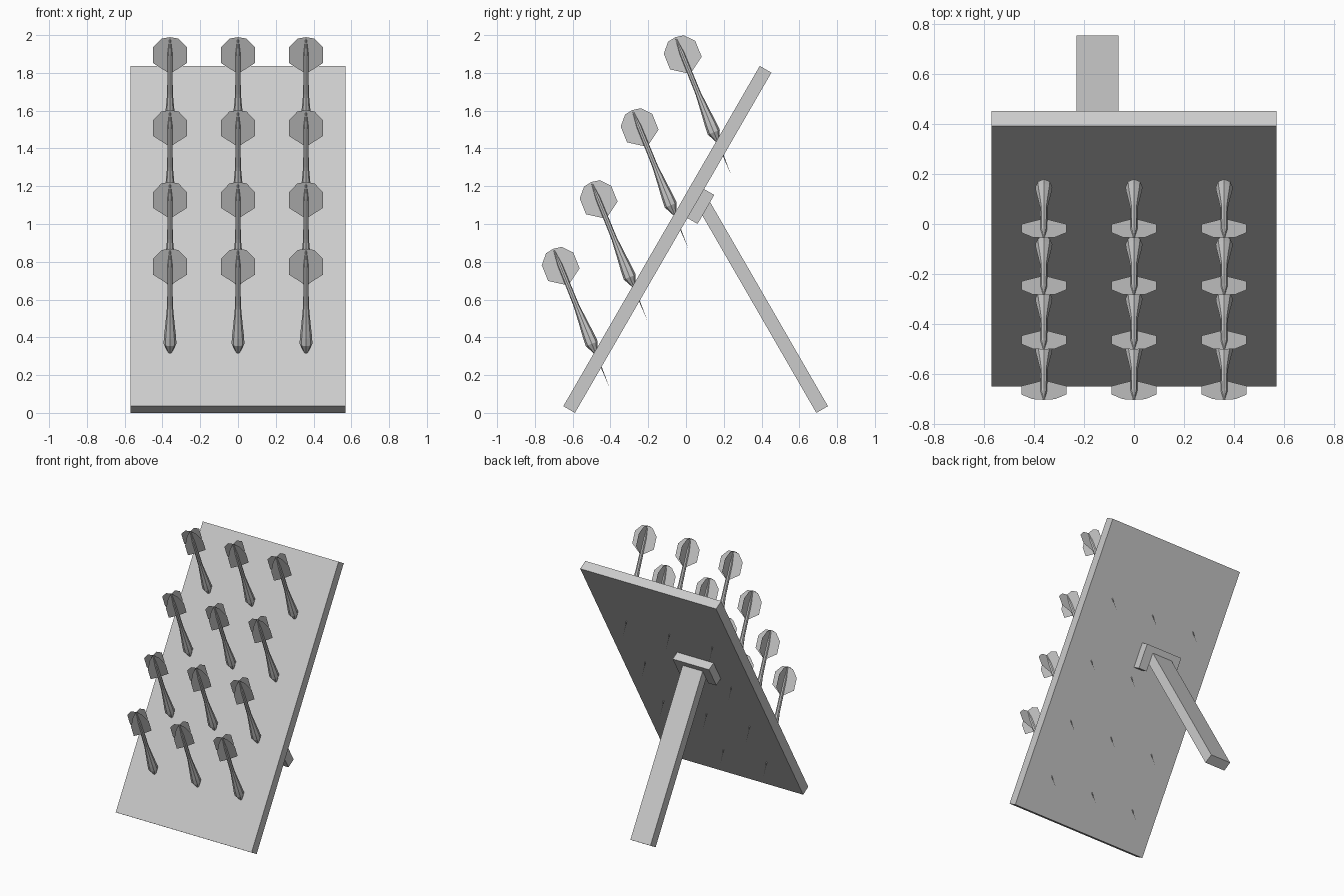
import bpy, bmesh, math
from mathutils import Matrix, Vector

if "Cube" in bpy.data.objects:
    bpy.data.objects.remove(bpy.data.objects["Cube"])

TILT = math.radians(60)


def new_object(name, bm, location=(0, 0, 0)):
    bmesh.ops.recalc_face_normals(bm, faces=bm.faces)
    mesh = bpy.data.meshes.new(name)
    bm.to_mesh(mesh)
    bm.free()
    obj = bpy.data.objects.new(name, mesh)
    obj.location = location
    bpy.context.collection.objects.link(obj)
    return obj


def slab(name, x, u, n, origin, angle):
    """Box with ranges across x, along a sloping axis u, and normal to it n."""
    bm = bmesh.new()
    bmesh.ops.create_cube(bm, size=1)
    ud = Vector((0, math.cos(angle), math.sin(angle)))
    nd = Vector((0, math.sin(angle), -math.cos(angle)))
    for v in bm.verts:
        lerp = lambda r, t: r[0] + (r[1] - r[0]) * (t + 0.5)
        v.co = (Vector((lerp(x, v.co.x), 0, 0)) + Vector(origin)
                + ud * lerp(u, v.co.y) + nd * lerp(n, v.co.z))
    return new_object(name, bm)


# Leaning board
foot = (0, -0.588, 0)
slab("board", (-0.568, 0.568), (0, 2.08), (-0.071, 0), foot, TILT)

# U-shaped bracket on the back of the board
slab("bracket_top", (-0.297, 0.007), (1.308, 1.368), (0, 0.062), foot, TILT)
slab("bracket_left", (-0.297, -0.229), (1.191, 1.308), (0, 0.062), foot, TILT)
slab("bracket_right", (-0.061, 0.007), (1.191, 1.308), (0, 0.062), foot, TILT)

# Prop leg held by the bracket
slab("prop_leg", (-0.229, -0.061), (0, 1.265), (0, 0.071),
     (0, 0.69, 0), math.pi - TILT)


# Dart: lathed needle, barrel and shaft, with two crossed flights
BODY = [(0.19, 0.005), (0.205, 0.012), (0.25, 0.034), (0.29, 0.032),
        (0.38, 0.023), (0.47, 0.015), (0.70, 0.013), (0.785, 0.003)]
FLIGHT = [(0.583, 0), (0.645, 0.09), (0.735, 0.09), (0.785, 0.045), (0.793, 0),
          (0.785, -0.045), (0.735, -0.09), (0.645, -0.09)]
SIDES = 8


def dart(name, location):
    bm = bmesh.new()
    tip = bm.verts.new((0, 0, 0))
    rings = []
    for s, r in BODY:
        rings.append([bm.verts.new((r * math.cos(2 * math.pi * i / SIDES),
                                    r * math.sin(2 * math.pi * i / SIDES), s))
                      for i in range(SIDES)])
    for i in range(SIDES):
        j = (i + 1) % SIDES
        bm.faces.new((tip, rings[0][j], rings[0][i]))
        for a, b in zip(rings, rings[1:]):
            bm.faces.new((a[i], a[j], b[j], b[i]))
    bm.faces.new(rings[-1])
    bm.faces.new([bm.verts.new((w, 0, s)) for s, w in FLIGHT])
    bm.faces.new([bm.verts.new((0, w, s)) for s, w in FLIGHT])
    bmesh.ops.rotate(bm, verts=bm.verts,
                     matrix=Matrix.Rotation(math.radians(22), 3, 'X'))
    return new_object(name, bm, location)


# Four rows of three darts pushed through the board
for row, (y, z) in enumerate([(0.241, 1.254), (0.013, 0.868),
                              (-0.204, 0.487), (-0.405, 0.134)]):
    for col, x in enumerate((-0.36, 0, 0.36)):
        dart(f"dart_{row + 1}_{col + 1}", (x, y, z))
